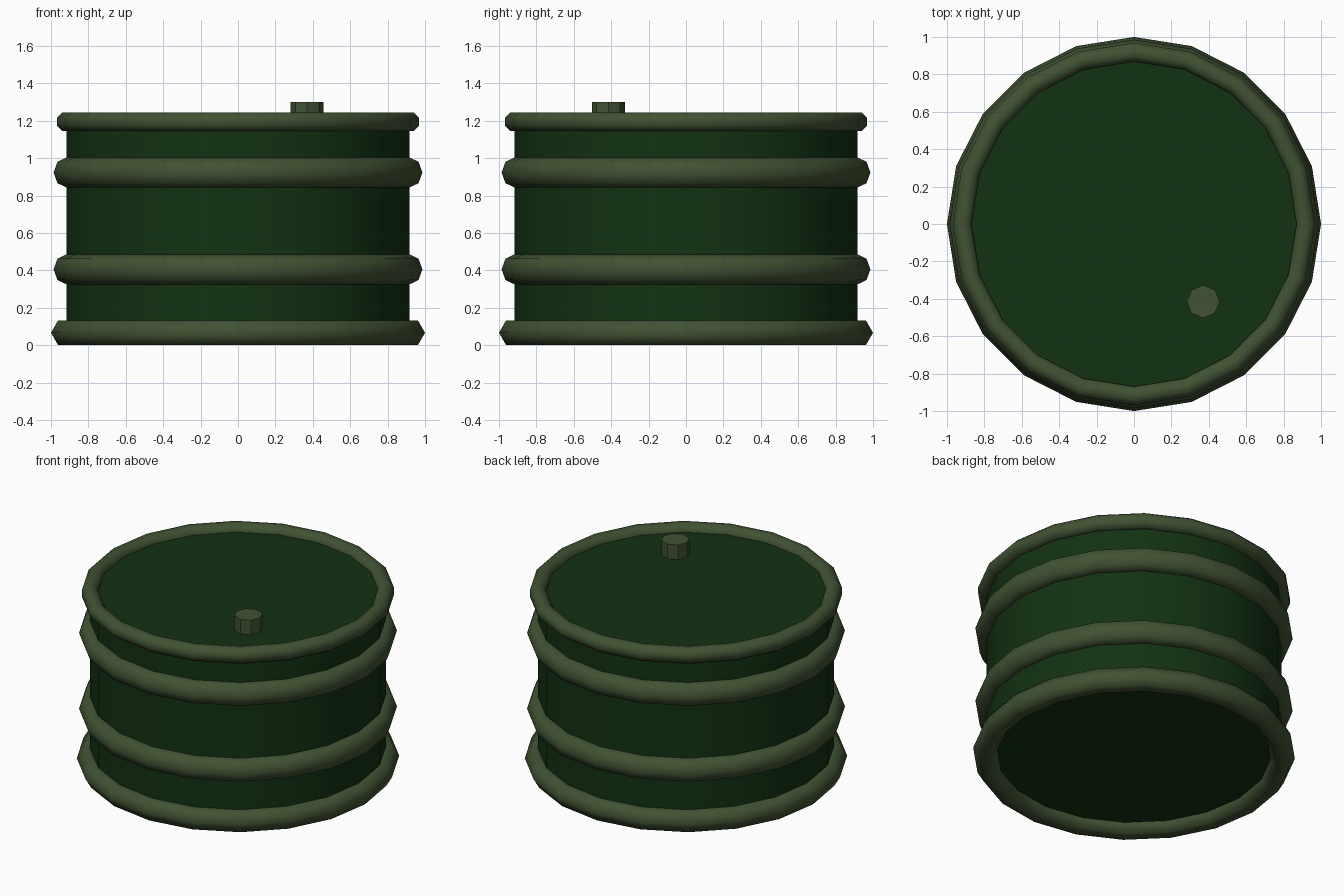
import bpy
from math import pi, cos, sin, radians

if "Cube" in bpy.data.objects:
    bpy.data.objects.remove(bpy.data.objects["Cube"])

SIDES = 20


def material(name, rgb):
    m = bpy.data.materials.new(name)
    m.diffuse_color = (*rgb, 1)
    m.use_nodes = True
    m.node_tree.nodes["Principled BSDF"].inputs["Base Color"].default_value = m.diffuse_color
    return m


GREEN = material("dark_green", (0.006, 0.032, 0.006))
OLIVE = material("olive", (0.052, 0.085, 0.032))


def finish(name, mat, angle):
    ob = bpy.context.object
    ob.name = name
    ob.data.materials.append(mat)
    bpy.ops.object.shade_smooth_by_angle(angle=radians(angle))
    return ob


def cylinder(name, mat, sides, radius, z0, z1, x=0, y=0):
    bpy.ops.mesh.primitive_cylinder_add(vertices=sides, radius=radius, depth=z1 - z0,
                                        location=(x, y, (z0 + z1) / 2))
    return finish(name, mat, 30)


def ring(name, z, major, rx, rz, sides, turn=0):
    """Sweep an elliptical polygon section around the barrel."""
    verts, faces = [], []
    for i in range(SIDES):
        a = 2 * pi * i / SIDES
        for j in range(sides):
            b = 2 * pi * j / sides + turn
            r = major + rx * cos(b)
            verts.append((r * cos(a), r * sin(a), rz * sin(b)))
            i2, j2 = (i + 1) % SIDES, (j + 1) % sides
            faces.append((i * sides + j, i2 * sides + j, i2 * sides + j2, i * sides + j2))
    me = bpy.data.meshes.new(name)
    me.from_pydata(verts, [], faces)
    ob = bpy.data.objects.new(name, me)
    ob.location.z = z
    bpy.context.collection.objects.link(ob)
    bpy.ops.object.select_all(action='DESELECT')
    ob.select_set(True)
    bpy.context.view_layer.objects.active = ob
    return finish(name, OLIVE, 65)


# Drum body with recessed lid and base
cylinder("drum_body", GREEN, SIDES, 0.917, 0.06, 1.2)

# Bottom rim, two hoops and top rim
ring("bottom_rim", 0.067, 0.923, 0.077, 0.077, 6)
ring("lower_hoop", 0.406, 0.915, 0.071, 0.081, 8)
ring("upper_hoop", 0.924, 0.915, 0.071, 0.081, 8)
ring("top_rim", 1.195, 0.919, 0.0541, 0.0541, 8, pi / 8)

# Filler cap on the lid
cylinder("filler_cap", OLIVE, 8, 0.088, 1.18, 1.30, 0.37, -0.415)
